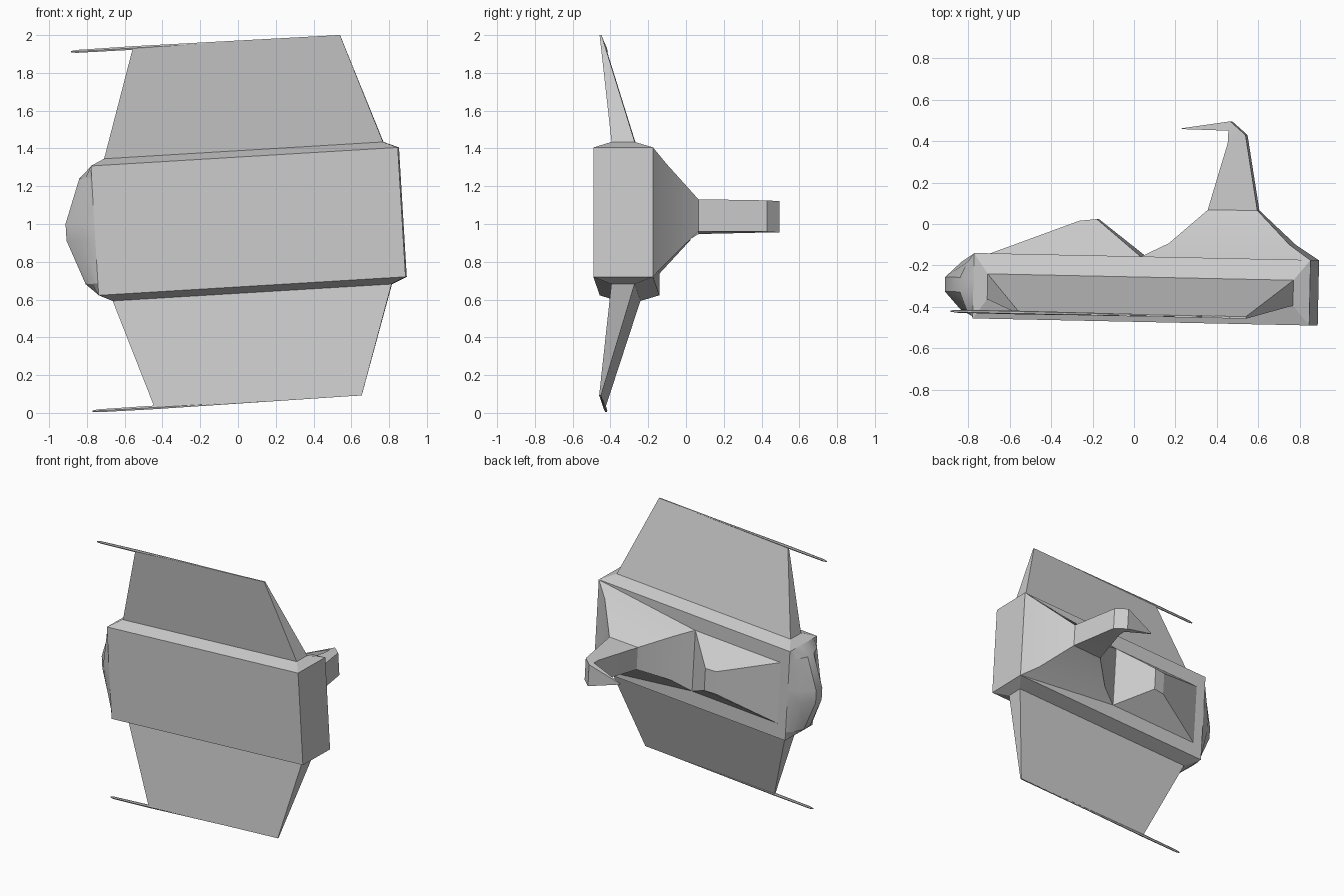
import bpy, bmesh, math
from mathutils import Matrix

if "Cube" in bpy.data.objects:
    bpy.data.objects.remove(bpy.data.objects["Cube"])

# The whole craft is built straight, then tilted slightly in roll and heading
TILT = (Matrix.Translation((0, 0, 1.01))
        @ Matrix.Rotation(math.radians(-1.2), 4, 'Z')
        @ Matrix.Rotation(math.radians(-3.45), 4, 'Y'))


def loft(name, rings, closed=True, smooth=0):
    """Skin a list of equally sized point rings; closed lofts get end caps."""
    bm = bmesh.new()
    rows = [[bm.verts.new(TILT @ Matrix.Translation(p).translation) for p in r] for r in rings]
    n = len(rows[0])
    for a, b in zip(rows, rows[1:]):
        for i in range(n if closed else n - 1):
            j = (i + 1) % n
            bm.faces.new((a[i], a[j], b[j], b[i]))
    if closed:
        bm.faces.new(rows[0])
        bm.faces.new(rows[-1])
    bmesh.ops.remove_doubles(bm, verts=bm.verts, dist=0.0005)
    bmesh.ops.recalc_face_normals(bm, faces=bm.faces)
    me = bpy.data.meshes.new(name)
    bm.to_mesh(me)
    bm.free()
    ob = bpy.data.objects.new(name, me)
    bpy.context.collection.objects.link(ob)
    if smooth:
        bpy.ops.object.select_all(action='DESELECT')
        bpy.context.view_layer.objects.active = ob
        ob.select_set(True)
        bpy.ops.object.shade_smooth_by_angle(angle=math.radians(smooth))
    return ob


def flat_rect(x0, x1, y0, y1, z):
    return [(x0, y0, z), (x1, y0, z), (x1, y1, z), (x0, y1, z)]


def wall_rect(x0, x1, y0, y1, h0, h1):
    """Ring facing +y: left edge at x0,y0 (half height h0), right at x1,y1."""
    return [(x0, y0, -h0), (x1, y1, -h1), (x1, y1, h1), (x0, y0, h0)]


# Main body with bevelled top and bottom
shoulder = (-0.68, 0.80, -0.378, -0.255)
side = (-0.75, 0.878, -0.472, -0.156)
loft("body", [flat_rect(*side, -0.343) if abs(z) < 0.36 and z < 0 else
              flat_rect(*(side if abs(z) < 0.36 else shoulder), z)
              for z in (-0.377, -0.343, 0.343, 0.377)])

# Rounded nose on the -x end
outline = [(-0.343, 0), (-0.28, 0.068), (-0.045, 0.155),
           (0.045, 0.155), (0.28, 0.068), (0.343, 0)]
steps = [(-0.472, 0), (-0.43, 0.5), (-0.345, 1), (-0.275, 1), (-0.2, 0.5), (-0.156, 0)]
loft("nose", [[(-0.75 - d * f, y, z) for z, d in outline] for y, f in steps],
     closed=False, smooth=30)

# Tail mount tapering into a hooked arm
loft("tail_arm", [
    wall_rect(0.05, 0.878, -0.157, -0.157, 0.235, 0.343),
    wall_rect(0.18, 0.77, -0.09, -0.085, 0.17, 0.26),
    wall_rect(0.36, 0.60, 0.075, 0.078, 0.085, 0.085),
    wall_rect(0.45, 0.535, 0.40, 0.441, 0.083, 0.083),
    wall_rect(0.452, 0.46, 0.46, 0.505, 0.083, 0.083),
    wall_rect(0.22, 0.222, 0.463, 0.467, 0.004, 0.004)], smooth=30)

# Wedge-shaped hump beside the tail
loft("hump", [wall_rect(-0.68, 0.05, -0.157, -0.157, 0.235, 0.235),
              wall_rect(-0.26, -0.175, 0.010, 0.020, 0.085, 0.085)])

# Wings and slim tip guns, mirrored top and bottom
for label, s in (("upper", 1), ("lower", -1)):
    loft(label + "_wing", [flat_rect(*shoulder, s * 0.376),
                           flat_rect(-0.49, 0.608, -0.446, -0.436, s * 0.956)])
    rod = [(-0.82, 0.004), (-0.79, 0.009), (-0.49, 0.011), (0.60, 0.003)]
    loft(label + "_gun", [
        [(x, -0.439 + r * 0.8 * math.cos(a), s * 0.953 + r * math.sin(a))
         for a in [k * math.pi / 3 for k in range(6)]] for x, r in rod])
